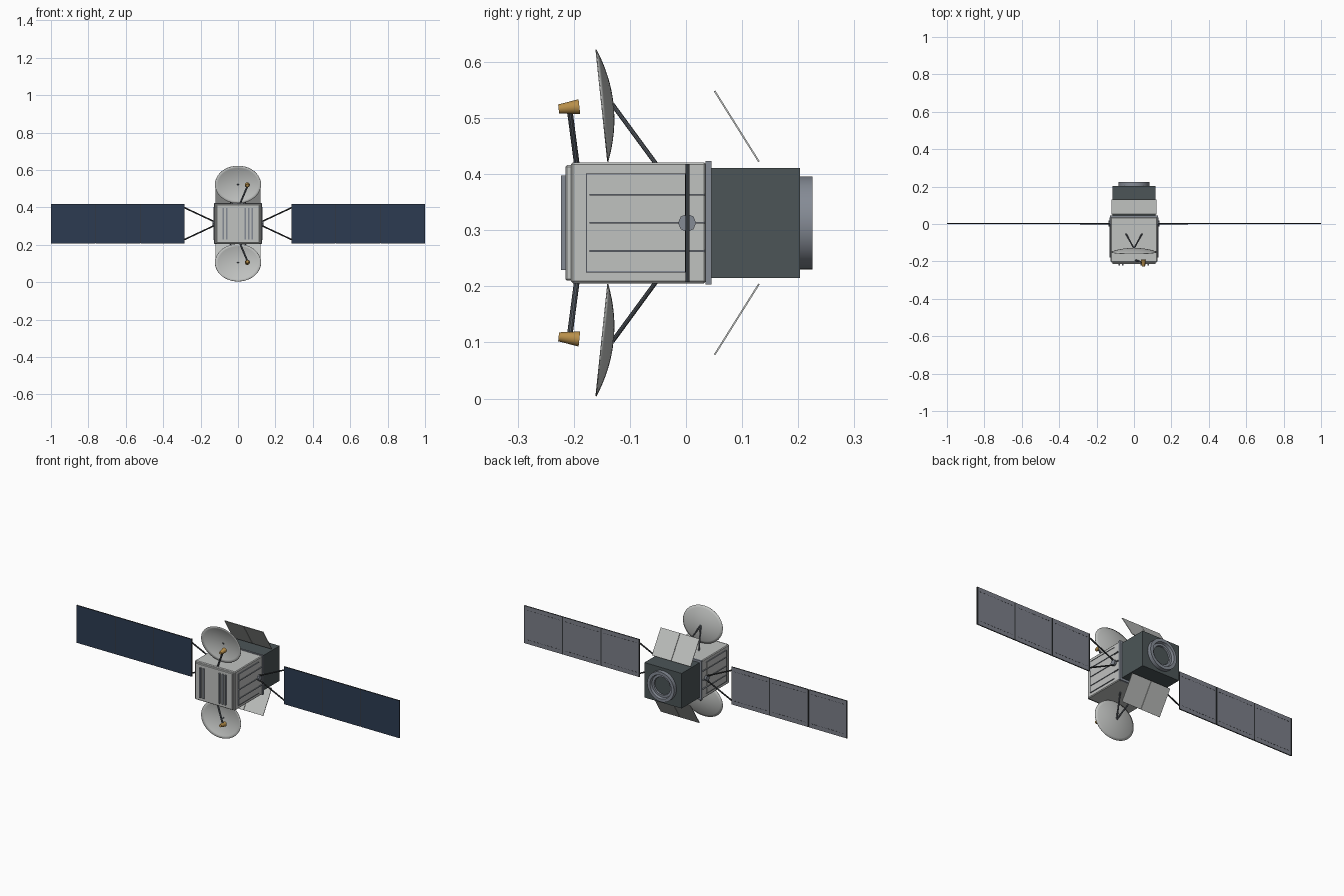
import bpy, bmesh, math
from mathutils import Vector, Matrix

if "Cube" in bpy.data.objects:
    bpy.data.objects.remove(bpy.data.objects["Cube"], do_unlink=True)

MID = 0.313  # height of the mirror plane


def material(name, hexcode):
    rgb = [int(hexcode[i:i + 2], 16) / 255 for i in (0, 2, 4)]
    col = [c / 12.92 if c < 0.04 else ((c + 0.055) / 1.055) ** 2.4 for c in rgb] + [1]
    m = bpy.data.materials.new(name)
    m.use_nodes = True
    m.diffuse_color = col
    m.node_tree.nodes["Principled BSDF"].inputs["Base Color"].default_value = col
    return m


LIGHT = material("light grey", "c0c2c0")
DARK = material("dark slate", "4c5557")
SLATE = material("slate grey", "858b95")
STRUT = material("strut grey", "565b62")
BLACK = material("charcoal", "34373a")
NAVY = material("solar navy", "2c3b51")
BACK = material("panel back grey", "7c7f89")
GOLD = material("gold", "b88f4a")


def finish(name, bm, *mats, smooth=False):
    bmesh.ops.recalc_face_normals(bm, faces=bm.faces)
    me = bpy.data.meshes.new(name)
    bm.to_mesh(me)
    bm.free()
    for m in mats:
        me.materials.append(m)
    ob = bpy.data.objects.new(name, me)
    bpy.context.collection.objects.link(ob)
    if smooth:
        bpy.ops.object.select_all(action="DESELECT")
        ob.select_set(True)
        bpy.context.view_layer.objects.active = ob
        bpy.ops.object.shade_smooth_by_angle(angle=math.radians(35))
    return ob


def box(name, x, y, z, mat, bevel=0):
    """Box from (low, high) pairs on each axis."""
    bm = bmesh.new()
    size = [b - a for a, b in (x, y, z)]
    mid = Vector([(a + b) / 2 for a, b in (x, y, z)])
    bmesh.ops.create_cube(bm, size=1, matrix=Matrix.Translation(mid) @ Matrix.Diagonal((*size, 1)))
    ob = finish(name, bm, mat)
    if bevel:
        mod = ob.modifiers.new("bevel", "BEVEL")
        mod.width, mod.segments = bevel, 1
    return ob


def rod(name, a, b, r, mat, r2=None, sides=10):
    a, b = Vector(a), Vector(b)
    d = b - a
    turn = d.to_track_quat("Z", "Y").to_matrix().to_4x4()
    bm = bmesh.new()
    bmesh.ops.create_cone(bm, cap_ends=True, segments=sides, radius1=r, radius2=r2 or r,
                          depth=d.length, matrix=Matrix.Translation((a + b) / 2) @ turn)
    return finish(name, bm, mat, smooth=sides > 8)


def spun(name, profile, mat, sides=40):
    """Spin (radius, y) points about the long axis."""
    bm = bmesh.new()
    vs = [bm.verts.new((r, y, MID)) for r, y in profile]
    es = [bm.edges.new(p) for p in zip(vs, vs[1:])]
    bmesh.ops.spin(bm, geom=vs + es, cent=(0, 0, MID), axis=(0, 1, 0), angle=math.tau, steps=sides)
    bmesh.ops.remove_doubles(bm, verts=bm.verts, dist=1e-5)
    return finish(name, bm, mat, smooth=True)


def span(half):
    return (MID - half, MID + half)


# Main body, front plate and rear module
box("main_body", (-0.125, 0.125), (-0.205, 0.036), span(0.108), LIGHT, 0.004)
box("front_plate", (-0.115, 0.115), (-0.215, -0.2), span(0.103), LIGHT, 0.003)
box("rear_collar", (-0.128, 0.128), (0.035, 0.045), span(0.11), SLATE)
box("rear_module", (-0.115, 0.115), (0.044, 0.203), span(0.098), DARK)

# Upright slats on the front
for x in (-0.08, -0.06, 0.038, 0.058, 0.075):
    box("front_slat", (x - 0.004, x + 0.004), (-0.223, -0.214), span(0.084), SLATE)

# Engine ring with a stepped recess
spun("engine_ring", [(0.083, 0.2), (0.083, 0.225), (0.066, 0.225), (0.062, 0.212),
                     (0.05, 0.212), (0.048, 0.204)], SLATE)
spun("engine_opening", [(0.05, 0.2045), (0, 0.2045)], DARK)


def dish(name, s):
    """Shallow oval bowl, leaning slightly over the body."""
    bm = bmesh.new()
    along = Vector((0, -0.0105, s * 0.1))
    back = Vector((0, 0.02, s * 0.002))
    mid = Vector((0, -0.15, MID + s * 0.209))
    n, rings, last = 40, 8, None
    apex = bm.verts.new(mid + back)
    for k in range(1, rings + 1):
        t = k / rings
        ring = []
        for i in range(n):
            a = math.tau * i / n
            ring.append(bm.verts.new(mid + Vector((0.123 * t * math.cos(a), 0, 0))
                                     + along * t * math.sin(a) + back * (1 - t * t)))
        for i in range(n):
            j = (i + 1) % n
            bm.faces.new((last[i], ring[i], ring[j], last[j]) if last else (apex, ring[i], ring[j]))
        last = ring
    ob = finish(name, bm, LIGHT, smooth=True)
    mod = ob.modifiers.new("shell", "SOLIDIFY")
    mod.thickness, mod.offset = 0.002, 0


def flap(name, s, x0, x1):
    """Tilted thin plate above or below the rear module."""
    bm = bmesh.new()
    pts = [(0.13, 0.109), (0.051, 0.235)]
    corners = [(x0, *pts[0]), (x1, *pts[0]), (x1, *pts[1]), (x0, *pts[1])]
    bm.faces.new([bm.verts.new((x, y, MID + s * z)) for x, y, z in corners])
    ob = finish(name, bm, LIGHT)
    mod = ob.modifiers.new("thickness", "SOLIDIFY")
    mod.thickness, mod.offset = 0.003, 0


# Dishes, feed horns and flaps, above and below
for s, side in ((1, "upper"), (-1, "lower")):
    dish(side + "_dish", s)
    for x in (-0.042, 0.042):
        rod(side + "_dish_strut", (x, -0.054, MID + s * 0.106), (0, -0.131, MID + s * 0.211), 0.004, STRUT)
    rod(side + "_horn_arm", (0.008, -0.194, MID + s * 0.1), (0.05, -0.207, MID + s * 0.199), 0.005, STRUT)
    rod(side + "_feed_horn", (0.05, -0.227, MID + s * 0.203), (0.05, -0.19, MID + s * 0.207),
        0.008, GOLD, r2=0.0135, sides=20)
    flap(side + "_flap_right", s, -0.12, -0.001)
    flap(side + "_flap_left", s, 0.001, 0.12)


def mx(s, a, b):
    return tuple(sorted((s * a, s * b)))


def solar_panel(name, s, x0, x1):
    ob = box(name, mx(s, x0, x1), (-0.001, 0.005), span(0.105), NAVY)
    ob.data.materials.append(BACK)
    ob.data.materials.append(BLACK)
    for f in ob.data.polygons:
        f.material_index = 0 if f.normal.y < -0.5 else 1 if f.normal.y > 0.5 else 2


# Side details and solar wings, left and right
for s, side in ((1, "left"), (-1, "right")):
    box(side + "_side_plate", mx(s, 0.12, 0.128), (-0.177, -0.001), span(0.087), LIGHT)
    for z in (-0.087, 0.087):
        box(side + "_plate_rim", mx(s, 0.124, 0.13), (-0.178, 0), (MID + z - 0.001, MID + z + 0.001), SLATE)
    box(side + "_plate_rim_front", mx(s, 0.124, 0.13), (-0.178, -0.176), span(0.087), SLATE)
    for z in (-0.05, 0, 0.05):
        box(side + "_side_rib", mx(s, 0.124, 0.132), (-0.172, 0.034), (MID + z - 0.0015, MID + z + 0.0015), SLATE)
    rod(side + "_wing_hub", (s * 0.12, 0.002, MID), (s * 0.137, 0.002, MID), 0.016, SLATE, sides=8)

    for z in (-1, 1):
        rod(side + "_yoke_strut", (s * 0.13, 0.002, MID + z * 0.012), (s * 0.288, 0.002, MID + z * 0.086),
            0.004, BLACK)
    edges = (0.285, 0.522, 0.761, 1.0)
    for a, b in zip(edges, edges[1:]):
        solar_panel(side + "_solar_panel", s, a + 0.0015, b - 0.0015 * (b < 1))
        # Dashed wiring along the back of the panel
        for z in (-0.082, 0.082):
            for i in range(10):
                x = a + 0.016 + i * 0.0215
                box(side + "_wiring_dash", mx(s, x, x + 0.012), (0.004, 0.0056),
                    (MID + z - 0.001, MID + z + 0.001), BLACK)
    for x in edges[1:3]:
        box(side + "_panel_hinge", mx(s, x - 0.003, x + 0.003), (0.001, 0.0062), span(0.104), BLACK)
    for x in (0.287, 0.998):
        box(side + "_panel_edge", mx(s, x - 0.002, x + 0.002), (0.001, 0.006), span(0.105), BLACK)
